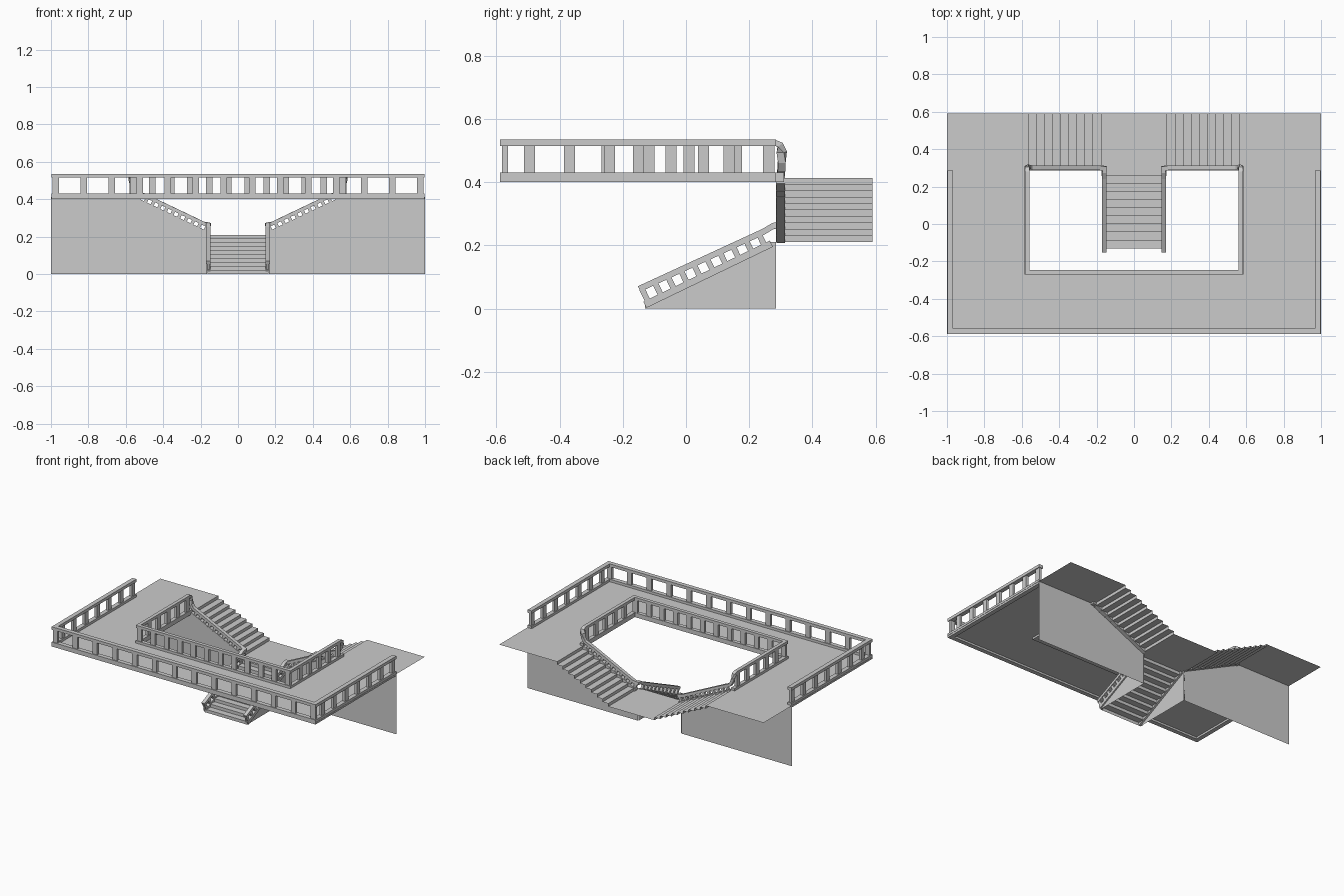
import bpy, bmesh
from mathutils import Vector as V

if "Cube" in bpy.data.objects:
    bpy.data.objects.remove(bpy.data.objects["Cube"])

Z = V((0, 0, 1))
FLOOR, LAND = 0.413, 0.21      # balcony and landing heights
RUN, RISE = 0.043, 0.0203


def finish(name, bm, mirror=True, recalc=True):
    if recalc:
        bmesh.ops.recalc_face_normals(bm, faces=bm.faces)
    me = bpy.data.meshes.new(name)
    bm.to_mesh(me)
    bm.free()
    ob = bpy.data.objects.new(name, me)
    bpy.context.collection.objects.link(ob)
    if mirror:
        m = ob.modifiers.new("mirror", 'MIRROR')
        m.use_mirror_merge = True
        m.merge_threshold = 0.0005
    return ob


def polygon(name, pts, mirror=True):
    bm = bmesh.new()
    f = bm.faces.new([bm.verts.new(p) for p in pts])
    bmesh.ops.triangulate(bm, faces=[f])
    return finish(name, bm, mirror)


def strip(name, pts, offset, mirror=True):
    # open profile extruded into a sheet
    bm = bmesh.new()
    a = [bm.verts.new(p) for p in pts]
    b = [bm.verts.new(V(p) + V(offset)) for p in pts]
    for i in range(len(pts) - 1):
        bm.faces.new((a[i], a[i + 1], b[i + 1], b[i]))
    return finish(name, bm, mirror)


def bar(name, pts, w, h):
    # rectangular bar swept along a path with mitred corners
    pts = [V(p) for p in pts]
    dirs = [(q - p).normalized() for p, q in zip(pts, pts[1:])]
    bm = bmesh.new()
    rings = []
    for i, p in enumerate(pts):
        d0, d1 = dirs[max(i - 1, 0)], dirs[min(i, len(dirs) - 1)]
        t = (d0 + d1).normalized()
        side = t.cross(Z).normalized()
        up = side.cross(t).normalized()
        f0 = d0.cross(Z).normalized()
        s = side * (w / 2 / max(side.dot(f0), 0.6))
        u = up * h / 2
        rings.append([bm.verts.new(p + c) for c in (s + u, s - u, -s - u, -s + u)])
    for r, q in zip(rings, rings[1:]):
        for k in range(4):
            bm.faces.new((r[k], r[(k + 1) % 4], q[(k + 1) % 4], q[k]))
    bm.faces.new(rings[0])
    bm.faces.new(rings[-1])
    return finish(name, bm)


def balusters(name, a, b, n, lo, hi, w=0.035, d=0.018):
    # n + 1 posts from a to b, standing square to the line
    a, b = V(a), V(b)
    t = (b - a).normalized()
    side = t.cross(Z).normalized()
    up = side.cross(t).normalized()
    bm = bmesh.new()
    for i in range(n + 1):
        c = a.lerp(b, i / n)
        vs = bmesh.ops.create_cube(bm, size=1)["verts"]
        for v in vs:
            x, y, z = v.co
            v.co = c + t * x * w + side * y * d + up * (lo if z < 0 else hi)
    return finish(name, bm)


def zigzag(start, base, n):
    pts = []
    for i in range(n):
        s = start + i * RUN
        pts += [(s, base + i * RISE), (s, base + (i + 1) * RISE)]
    return pts


# balcony floor
polygon("balcony_floor", [(0, -.588, FLOOR), (1, -.588, FLOOR), (1, .59, FLOOR),
                          (.562, .59, FLOOR), (.562, -.26, FLOOR), (0, -.26, FLOOR)])

# side flights and the wall below them
side = zigzag(.175, LAND, 10)
strip("side_stairs", [(x, .285, z) for x, z in side], (0, .305, 0))
polygon("support_wall", [(x, .285, z) for x, z in
                         [(.165, 0), (.165, LAND)] + side + [(1, FLOOR), (1, 0)]])

# landing and front flight
front = [(y, z * LAND / (10 * RISE)) for y, z in zigzag(-.13, 0, 10)]
strip("landing", [(-.175, .257, LAND), (.175, .257, LAND)], (0, .333, 0), False)
strip("front_stairs", [(-.16, y, z) for y, z in front], (.32, 0, 0), False)
polygon("front_stair_side", [(.16, y, z) for y, z in front + [(.285, LAND), (.285, 0)]])

# outer railing
for nm, z, h in (("outer_rail_base", .415, .03), ("outer_top_rail", .525, .02)):
    bar(nm, [(0, -.573, z), (.983, -.573, z), (.983, .285, z)], .03, h)
balusters("outer_front_balusters", (.075, -.573, 0), (.975, -.573, 0), 6, .425, .52)
balusters("outer_side_balusters", (.983, -.495, 0), (.983, .262, 0), 6, .425, .52)

# inner railing: the top rail runs on down both flights
bar("inner_rail_base", [(0, -.258, .415), (.572, -.258, .415), (.572, .31, .415)], .026, .03)
bar("inner_top_rail",
    [(0, -.258, .525), (.572, -.258, .525), (.572, .28, .525), (.572, .298, .518),
     (.569, .303, .495), (.562, .303, .465), (.548, .302, .443), (.5, .3, .421),
     (.185, .3, .271), (.158, .297, .264), (.158, .275, .261), (.158, .245, .243),
     (.158, -.148, .062)], .024, .019)
balusters("inner_front_balusters", (.052, -.258, 0), (.56, -.258, 0), 5, .425, .52)
balusters("inner_side_balusters", (.572, -.15, 0), (.572, .262, 0), 4, .425, .52)

# stair railings
bar("side_stair_rail_base", [(.56, .3, .405), (.165, .3, .217)], .026, .022)
bar("front_stair_rail_base", [(.158, .27, .205), (.158, -.13, .012)], .022, .022)
balusters("side_stair_balusters", (.535, .3, .393), (.18, .3, .224), 10, 0, .045, .018, .016)
balusters("front_stair_balusters", (.158, .25, .196), (.158, -.118, .018), 9, 0, .05, .018, .016)
